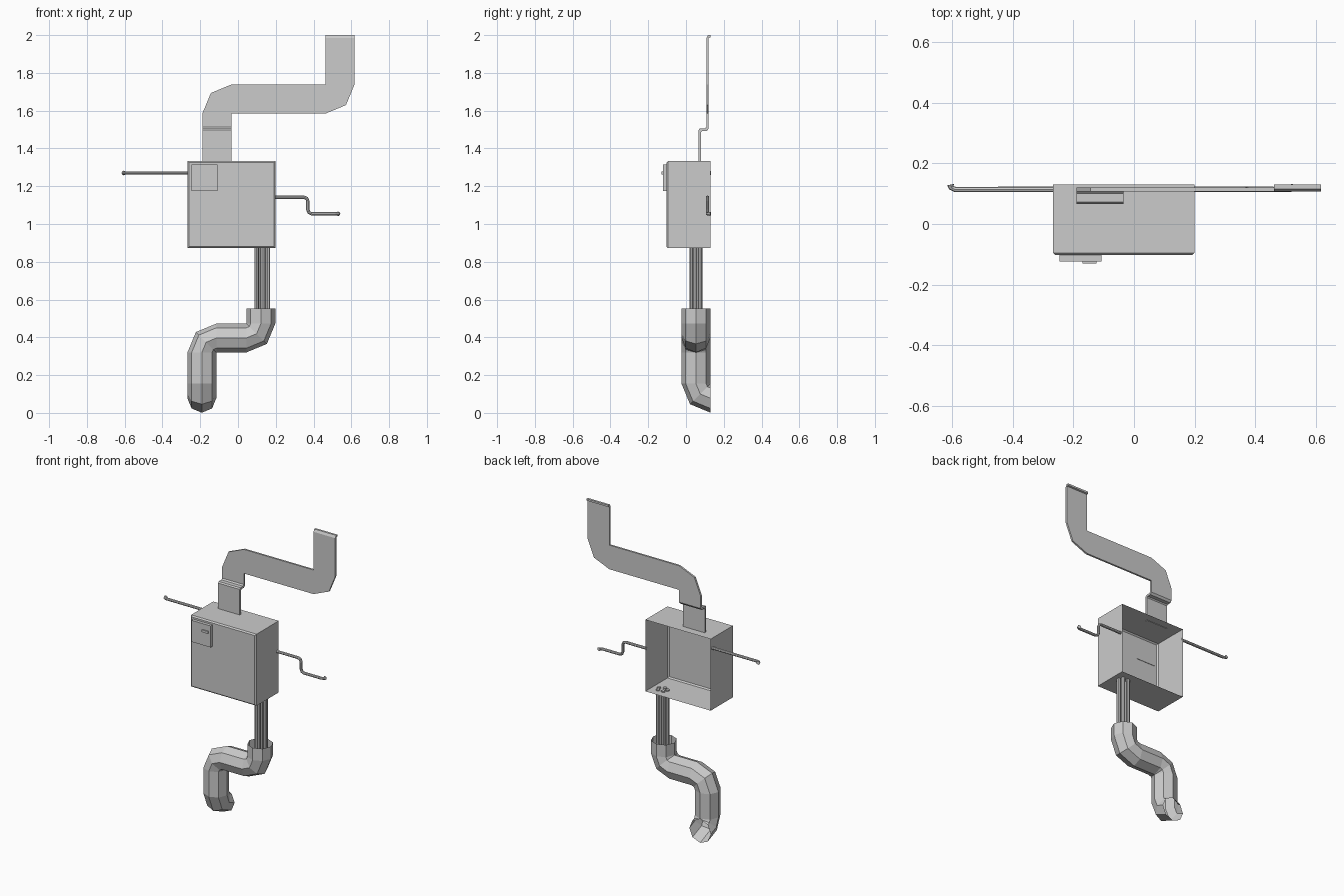
import bpy, bmesh
from math import sin, cos, pi, radians
from mathutils import Vector as V

if "Cube" in bpy.data.objects:
    bpy.data.objects.remove(bpy.data.objects["Cube"])


def finish(name, bm):
    bmesh.ops.recalc_face_normals(bm, faces=bm.faces)
    mesh = bpy.data.meshes.new(name)
    bm.to_mesh(mesh)
    bm.free()
    ob = bpy.data.objects.new(name, mesh)
    bpy.context.collection.objects.link(ob)
    return ob


def box(name, lo, hi, bevel=0.0, open_back=False):
    bm = bmesh.new()
    bmesh.ops.create_cube(bm, size=1)
    for v in bm.verts:
        v.co = V([lo[i] if v.co[i] < 0 else hi[i] for i in range(3)])
    bm.normal_update()
    if bevel:
        edges = [e for e in bm.edges if all(abs(v.co.y - lo[1]) < 1e-5 for v in e.verts)]
        bmesh.ops.bevel(bm, geom=edges, offset=bevel, segments=1, affect='EDGES')
    if open_back:
        back = [f for f in bm.faces if all(abs(v.co.y - hi[1]) < 1e-5 for v in f.verts)]
        bmesh.ops.delete(bm, geom=back, context='FACES')
    return finish(name, bm)


def extrude(name, pts, offset):
    bm = bmesh.new()
    face = bm.faces.new([bm.verts.new(p) for p in pts])
    new = bmesh.ops.extrude_face_region(bm, geom=[face], use_keep_orig=True)["geom"]
    bmesh.ops.translate(bm, vec=offset, verts=[g for g in new if isinstance(g, bmesh.types.BMVert)])
    return finish(name, bm)


def tube(name, rings, sides, caps=True):
    """Loft rings given as (centre, direction, radius)."""
    bm = bmesh.new()
    loops = []
    prev = V(rings[0][1]).normalized()
    side = V((0, 1, 0))
    if abs(prev.y) > 0.9:
        side = V((1, 0, 0))
    for c, d, r in rings:
        d = V(d).normalized()
        side = prev.rotation_difference(d) @ side
        up = d.cross(side)
        loops.append([bm.verts.new(V(c) + r * (cos(2 * pi * k / sides) * side + sin(2 * pi * k / sides) * up))
                      for k in range(sides)])
        prev = d
    for a, b in zip(loops, loops[1:]):
        for k in range(sides):
            n = (k + 1) % sides
            bm.faces.new((a[k], a[n], b[n], b[k]))
    if caps:
        bm.faces.new(loops[0])
        bm.faces.new(loops[-1])
    return finish(name, bm)


def wire(name, pts, r, tip):
    pts = [V(p) for p in pts]
    rings = []
    for i, p in enumerate(pts):
        d = V((0, 0, 0))
        if i:
            d += (p - pts[i - 1]).normalized()
        if i < len(pts) - 1:
            d += (pts[i + 1] - p).normalized()
        rings.append((p, d, tip if i == len(pts) - 1 else r))
    return tube(name, rings, 8)


# Cabinet with open back, plus latch plate and handle
box("cabinet", (-0.267, -0.103, 0.872), (0.199, 0.13, 1.333), bevel=0.008, open_back=True)
box("latch_plate", (-0.246, -0.123, 1.176), (-0.108, -0.1, 1.314))
box("latch_handle", (-0.17, -0.13, 1.262), (-0.123, -0.121, 1.277))

# Flat duct: elbows fan around their inner corners
W = 0.155


def fan(cx, cz, a0, a1):
    return [(cx + W * cos(radians(a0 + (a1 - a0) * t / 2)), cz + W * sin(radians(a0 + (a1 - a0) * t / 2)))
            for t in range(3)]


outline = ([(-0.189, 1.53)] + fan(-0.034, 1.584, 180, 90) + [(0.462, 1.739), (0.462, 1.985), (0.617, 1.985)]
           + fan(0.462, 1.739, 0, -90) + [(-0.034, 1.584), (-0.034, 1.53)])
extrude("duct_upper", [(x, 0.108, z) for x, z in outline], (0, 0.012, 0))
step = [(0.066, 1.33), (0.066, 1.497), (0.073, 1.505), (0.1, 1.505), (0.108, 1.513), (0.108, 1.53),
        (0.12, 1.53), (0.12, 1.505), (0.11, 1.492), (0.085, 1.492), (0.079, 1.485), (0.079, 1.33)]
extrude("duct_step", [(-0.189, y, z) for y, z in step], (W, 0, 0))
lip = [(0.108, 1.985), (0.116, 2.0), (0.13, 2.0), (0.13, 1.988), (0.12, 1.985)]
extrude("duct_top_lip", [(0.462, y, z) for y, z in lip], (W, 0, 0))

# Eight-sided drain pipe with three two-segment elbows
R = 0.0775
r = R - 0.001
rings = [((0.1215, 0.0525, 0.553), (0, 0, -1), r)]
for a in (0, 45, 90):
    c, s = cos(radians(a)), sin(radians(a))
    rings.append(((0.044 + R * c, 0.0525, 0.474 - R * s), (-s, 0, -c), r))
for a in (0, 45, 90):
    c, s = cos(radians(a)), sin(radians(a))
    rings.append(((-0.114 - R * s, 0.0525, 0.319 + R * c), (-c, 0, -s), r))
for a in (0, 45, 90):
    c, s = cos(radians(a)), sin(radians(a))
    rings.append(((-0.1915, 0.13 - R * c, 0.155 - R * s), (0, s, -c), r))
tube("pipe", rings, 8, caps=False)

# Bundle of straight cables from pipe to cabinet
for k in range(5):
    a = 2 * pi * k / 5 - pi / 2
    x, y = 0.128 + 0.031 * cos(a), 0.055 + 0.024 * sin(a)
    tube(f"cable_{k + 1}", [((x, y, 0.45), (0, 0, 1), 0.012), ((x, y, 0.88), (0, 0, 1), 0.012)], 8)

# Thin side wires ending against the wall
Y = 0.114
wire("wire_left", [(-0.266, Y, 1.27), (-0.59, Y, 1.27), (-0.603, 0.12, 1.27), (-0.605, 0.13, 1.27)], 0.009, 0.012)
wire("wire_right", [(0.198, Y, 1.142), (0.348, Y, 1.142), (0.364, Y, 1.136), (0.37, Y, 1.12), (0.37, Y, 1.076),
                    (0.376, Y, 1.06), (0.392, Y, 1.054), (0.515, Y, 1.054), (0.528, 0.12, 1.054),
                    (0.53, 0.13, 1.054)], 0.009, 0.012)
